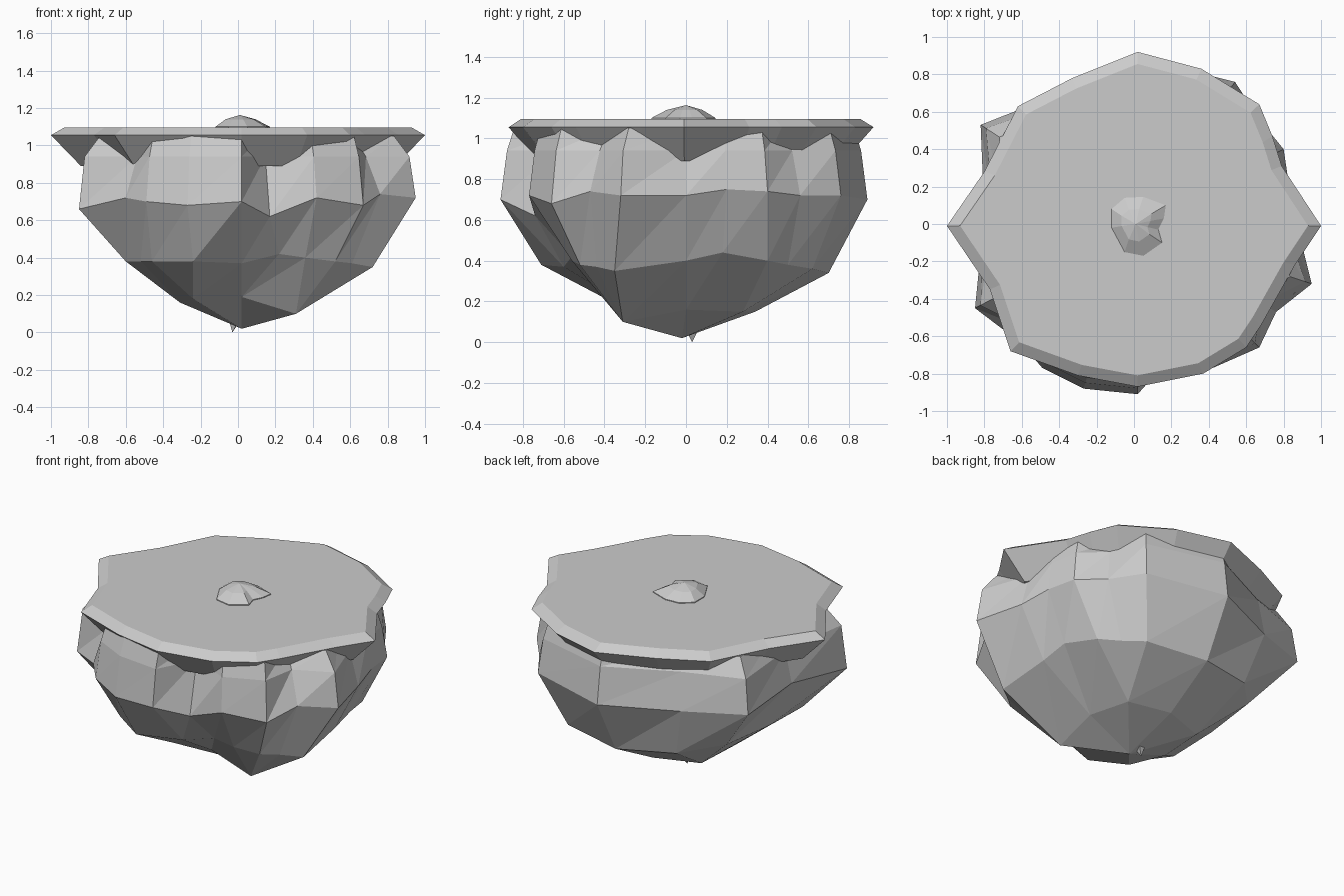
import bpy, bmesh


def loft(name, rings, cap_bottom=None, cap_top=None):
    """Join rings of equal length; cap with a polygon or a fan to a point."""
    bm = bmesh.new()
    rows = [[bm.verts.new(p) for p in ring] for ring in rings]
    n = len(rows[0])
    for a, b in zip(rows, rows[1:]):
        for i in range(n):
            j = (i + 1) % n
            bm.faces.new((a[i], a[j], b[j]))
            bm.faces.new((a[i], b[j], b[i]))
    for row, tip in ((rows[0], cap_bottom), (rows[-1], cap_top)):
        if tip:
            t = bm.verts.new(tip)
            for i in range(n):
                bm.faces.new((row[i], row[(i + 1) % n], t))
        else:
            bm.faces.new(row)
    bmesh.ops.remove_doubles(bm, verts=bm.verts, dist=0.0005)
    bmesh.ops.recalc_face_normals(bm, faces=bm.faces)
    me = bpy.data.meshes.new(name)
    bm.to_mesh(me)
    bm.free()
    ob = bpy.data.objects.new(name, me)
    bpy.context.collection.objects.link(ob)
    return ob


def scaled(pts, s, z):
    return [(p[0] * s, p[1] * s, z) for p in pts]


# Faceted rock body, counter-clockwise from the front
wide = [(0.02, -0.91, .70), (0.17, -0.74, .62), (0.42, -0.77, .72), (0.67, -0.66, .68),
        (0.76, -0.47, .74), (0.95, -0.32, .72), (0.87, 0, .72), (0.83, 0.20, .75),
        (0.80, 0.40, .74), (0.67, 0.56, .72), (0.54, 0.76, .72), (0.02, 0.89, .70),
        (-0.44, 0.68, .70), (-0.82, 0.53, .72), (-0.80, 0.05, .74), (-0.85, -0.45, .66),
        (-0.60, -0.64, .72), (-0.49, -0.77, .70), (-0.27, -0.88, .68)]
mid = [(0.02, -0.60, .37), (0.22, -0.56, .42), (0.36, -0.56, .40), (0.52, -0.52, .38),
       (0.61, -0.44, .37), (0.72, -0.35, .35), (0.70, 0, .40), (0.69, 0.18, .44),
       (0.62, 0.40, .40), (0.52, 0.50, .38), (0.42, 0.62, .36), (0.02, 0.70, .34),
       (-0.35, 0.60, .37), (-0.56, 0.38, .40), (-0.60, 0, .39), (-0.60, -0.35, .38),
       (-0.52, -0.46, .38), (-0.46, -0.56, .38), (-0.24, -0.71, .38)]
# A few low corners, each shared by neighbouring columns
corner = [(0.02, -0.30, .19), (0.31, -0.31, .10), (0.34, 0.0, .16), (0.28, 0.28, .15),
          (0.0, 0.34, .15), (-0.28, 0.24, .15), (-0.31, -0.08, .16), (-0.24, -0.33, .18)]
low = [corner[i] for i in (0, 0, 1, 1, 1, 1, 2, 2, 3, 3, 3, 4, 5, 5, 6, 6, 6, 7, 7)]
# Boulder tops rise under the slab, with recessed clefts between them
cleft = {1: .86, 4: .90, 6: .93, 9: .93, 12: .95, 14: .94, 16: .90}
shoulder = [(x * cleft.get(i, .965), y * cleft.get(i, .965), .94) for i, (x, y, z) in enumerate(wide)]
taper = {5: .91, 13: .91, 15: .90}
upper = [(x * taper.get(i, .90 if i in cleft else .96), y * taper.get(i, .90 if i in cleft else .96), 1.05)
         for i, (x, y, z) in enumerate(shoulder)]
loft("rock_body", [low, mid, wide, shoulder, upper], cap_bottom=(0.02, -0.02, 0.02))

# Flat slab with a broad bevelled rim and a sloping underside
rim = [(0.02, -0.87), (0.37, -0.80), (0.60, -0.66), (0.68, -0.54), (0.86, -0.22), (1.0, -0.01),
       (0.79, 0.31), (0.74, 0.47), (0.67, 0.64), (0.36, 0.83), (0.02, 0.92), (-0.33, 0.78),
       (-0.62, 0.63), (-0.80, 0.28), (-1.0, -0.01), (-0.77, -0.35), (-0.66, -0.68), (-0.30, -0.81)]
loft("top_slab", [scaled(rim, .84, .89), scaled(rim, 1.0, 1.055), scaled(rim, .93, 1.095)])

# Small stone poking through the top
stone = [(0.05, -0.17), (0.15, -0.10), (0.13, -0.03), (0.16, 0.03), (0.17, 0.10), (0.05, 0.145),
         (-0.05, 0.14), (-0.12, 0.08), (-0.12, -0.02), (-0.05, -0.15)]
loft("top_stone", [scaled(stone, 1, 1.05), scaled(stone, 1, 1.10), scaled(stone, .55, 1.14)],
     cap_top=(0.01, 0.0, 1.163))

# Tiny spike under the tip
loft("bottom_spike", [[(-0.05, 0.01, .07), (0.0, 0.0, .06), (0.01, 0.06, .06), (-0.04, 0.06, .07)]],
     cap_bottom=(-0.03, 0.03, 0.0))
